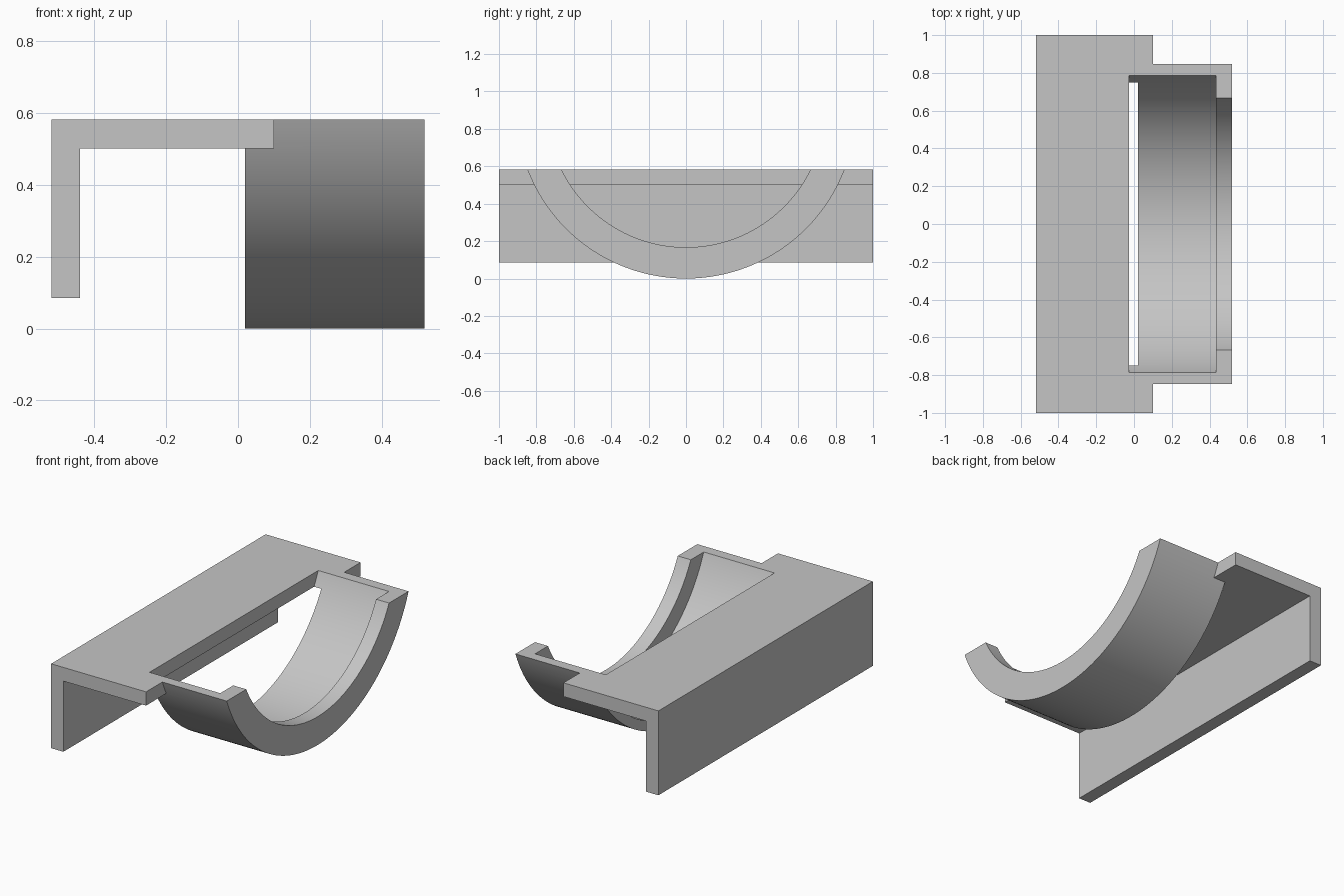
import bpy, bmesh, math

cube = bpy.data.objects.get("Cube")
if cube:
    bpy.data.objects.remove(cube, do_unlink=True)

TOP = 0.583        # height of the flat top
AXIS = 0.908       # height of the cradle axis, equal to its outer radius

grey = bpy.data.materials.new("plain grey")
grey.use_nodes = True
grey.diffuse_color = (0.56, 0.56, 0.56, 1)
grey.node_tree.nodes["Principled BSDF"].inputs["Base Color"].default_value = grey.diffuse_color


def prism(name, points, offset):
    """Extrude a closed outline of 3D points along an offset."""
    bm = bmesh.new()
    face = bm.faces.new([bm.verts.new(p) for p in points])
    moved = bmesh.ops.extrude_face_region(bm, geom=[face])["geom"]
    bmesh.ops.translate(bm, vec=offset, verts=[v for v in moved if isinstance(v, bmesh.types.BMVert)])
    bmesh.ops.recalc_face_normals(bm, faces=bm.faces)
    mesh = bpy.data.meshes.new(name)
    bm.to_mesh(mesh)
    bm.free()
    mesh.materials.append(grey)
    obj = bpy.data.objects.new(name, mesh)
    bpy.context.collection.objects.link(obj)
    return obj


def round_prism(name, radius, x0, x1, half_angle, steps=96):
    """Circular segment below the cradle axis, closed by a flat chord."""
    angles = [half_angle * (2 * i / steps - 1) for i in range(steps + 1)]
    points = [(x0, radius * math.sin(a), AXIS - radius * math.cos(a)) for a in angles]
    return prism(name, points, (x1 - x0, 0, 0))


def combine(target, other, operation):
    mod = target.modifiers.new(operation, "BOOLEAN")
    mod.operation = operation
    mod.solver = "EXACT"
    mod.object = other
    bpy.context.view_layer.objects.active = target
    bpy.ops.object.modifier_apply(modifier=mod.name)
    bpy.data.objects.remove(other, do_unlink=True)


# L-shaped plate: hanging back flange and flat top
outline = [(-0.52, 0.085), (-0.44, 0.085), (-0.44, 0.502), (0.1, 0.502), (0.1, TOP), (-0.52, TOP)]
bracket = prism("cradle_bracket", [(x, -1, z) for x, z in outline], (0, 2, 0))

# Solid cradle, cut off level with the plate
cradle = round_prism("cradle", AXIS, 0.02, 0.52, math.acos((AXIS - TOP) / AXIS))
combine(bracket, cradle, "UNION")

# Wide recess through plate and cradle, then the narrower opening in the end lip
recess = round_prism("recess_cutter", 0.851, -0.027, 0.435, math.pi / 2)
combine(bracket, recess, "DIFFERENCE")
opening = round_prism("lip_cutter", 0.741, 0.4, 0.6, math.pi / 2)
combine(bracket, opening, "DIFFERENCE")

# Smooth the curved walls and keep the corners crisp
bpy.ops.object.select_all(action="DESELECT")
bracket.select_set(True)
bpy.context.view_layer.objects.active = bracket
bpy.ops.object.shade_smooth_by_angle(angle=math.radians(25))
